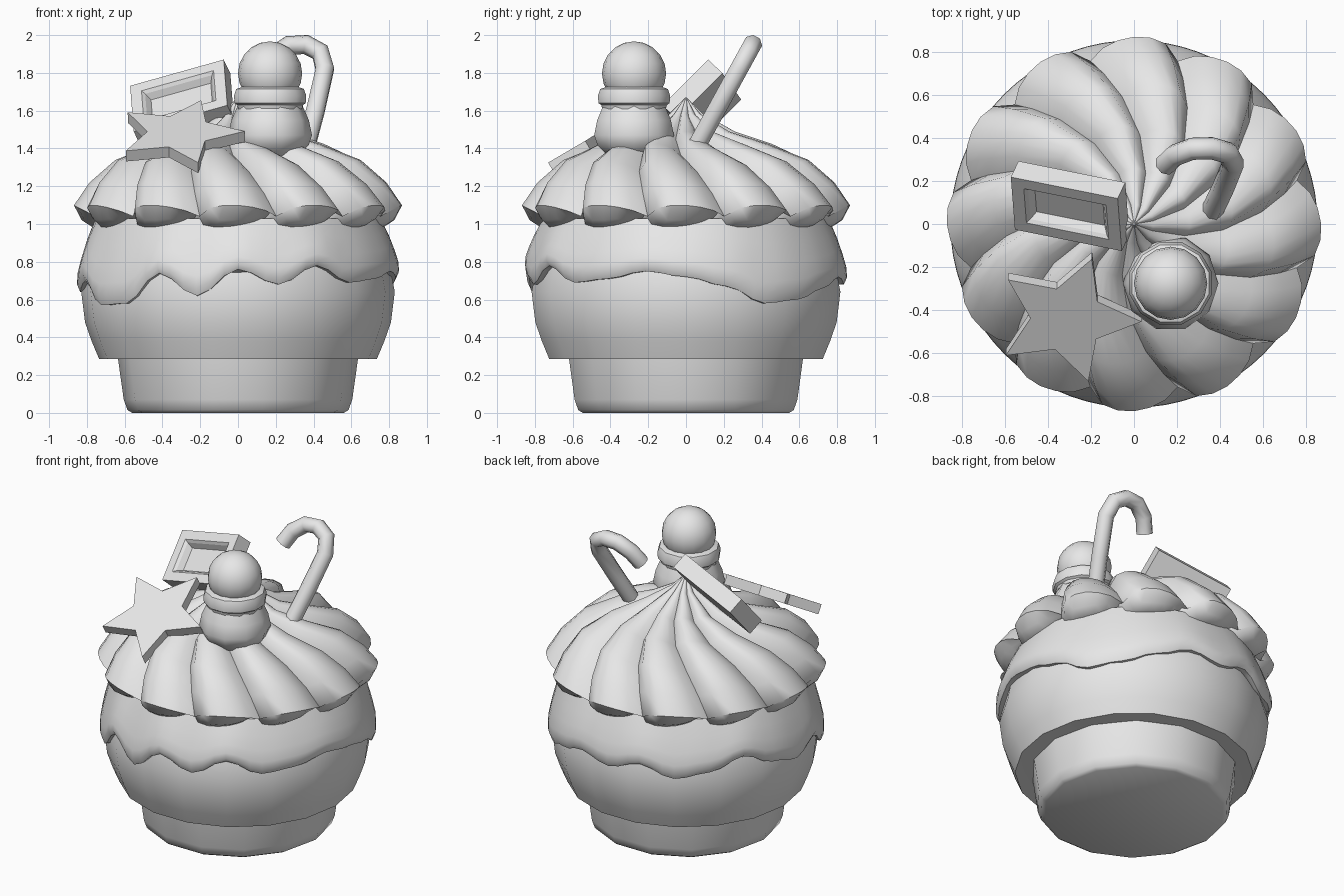
import bpy, bmesh, math
from mathutils import Vector

if "Cube" in bpy.data.objects:
    bpy.data.objects.remove(bpy.data.objects["Cube"])

grey = bpy.data.materials.new("plain grey")
grey.diffuse_color = (0.8, 0.8, 0.8, 1)
grey.use_nodes = True
grey.node_tree.nodes["Principled BSDF"].inputs["Base Color"].default_value = grey.diffuse_color


def finish(ob, angle=40):
    ob.data.materials.clear()
    ob.data.materials.append(grey)
    bpy.ops.object.select_all(action='DESELECT')
    ob.select_set(True)
    bpy.context.view_layer.objects.active = ob
    if angle:
        bpy.ops.object.shade_smooth_by_angle(angle=math.radians(angle))
    return ob


def add_mesh(name, bm, angle=40):
    bmesh.ops.recalc_face_normals(bm, faces=bm.faces)
    me = bpy.data.meshes.new(name)
    bm.to_mesh(me)
    bm.free()
    ob = bpy.data.objects.new(name, me)
    bpy.context.collection.objects.link(ob)
    return finish(ob, angle)


def skin(name, rows, angle=40, caps=True):
    """Bridge closed rings of points, optionally capping both ends."""
    bm = bmesh.new()
    rings = [[bm.verts.new(p) for p in row] for row in rows]
    n = len(rings[0])
    for a, b in zip(rings, rings[1:]):
        for i in range(n):
            j = (i + 1) % n
            bm.faces.new((a[i], a[j], b[j], b[i]))
    if caps:
        bm.faces.new(rings[0])
        bm.faces.new(rings[-1])
    return add_mesh(name, bm, angle)


def polar(r, a, z, cx=0, cy=0):
    # angle 0 is the front, turning towards +x
    return (cx + r * math.sin(a), cy - r * math.cos(a), z)


def lathe(name, profile, sides, cx=0, cy=0, angle=40):
    return skin(name, [[polar(r, math.tau * (i + 0.5) / sides, z, cx, cy)
                        for i in range(sides)] for r, z in profile], angle)


# Paper cup and cake
lathe("cup", [(0.56, 0), (0.585, 0.015), (0.605, 0.07), (0.64, 0.32)], 14)
lathe("cake", [(0.6, 0.29), (0.735, 0.285), (0.775, 0.38), (0.81, 0.48),
               (0.83, 0.64), (0.80, 0.8), (0.72, 1.0)], 18)

# Dripping icing: edge height every 15 degrees around the cake
drip = [.76, .68, .78, .69, .71, .75, .72, .67, .58, .60, .66, .72,
        .68, .74, .66, .70, .78, .69, .64, .70, .57, .58, .74, .62]
N = 72


def edge(i):
    f = i / N * len(drip)
    k = int(f)
    s = (1 - math.cos(math.pi * (f - k))) / 2
    return drip[k] * (1 - s) + drip[(k + 1) % len(drip)] * s


icing_rows = []
for t, r in ((0, .80), (0, .835), (.1, .852), (.25, .85), (.45, .83), (.7, .80), (1, .755)):
    icing_rows.append([polar(r, math.tau * i / N, edge(i) + t * (1.03 - edge(i)))
                       for i in range(N)])
skin("icing", icing_rows, 50)

# Whipped cream: twelve twisted lobes meeting at a peak
LOBES, STEPS = 12, 6
cream = [(.005, 1.67, 0), (.09, 1.585, .3), (.26, 1.49, .7), (.46, 1.425, 1),
         (.66, 1.34, 1), (.79, 1.22, 1), (.87, 1.1, 1), (.83, 1.02, 1), (.77, .98, .8), (.6, .98, .2)]
cream_rows = []
for r, z, k in cream:
    row = []
    for i in range(LOBES * STEPS):
        u = (i % STEPS) / STEPS
        dip = (1 - math.sin(math.pi * u ** 0.8) ** 0.7) * k
        a = math.tau * i / (LOBES * STEPS) + math.radians(40 * r / .87 - 55)
        lift = 0.04 if z < 1.05 else -0.06
        row.append(polar(r * (1 - 0.1 * dip), a, z + lift * dip))
    cream_rows.append(row)
skin("whipped_cream", cream_rows, 45)

# Round figure: folded base, collar and ball
FX, FY = 0.17, -0.275
lathe("figure_base", [(.08, 1.34), (.15, 1.365), (.205, 1.42), (.222, 1.47),
                      (.205, 1.55), (.17, 1.63)], 10, FX, FY)
lathe("figure_collar", [(.14, 1.6), (.175, 1.61), (.18, 1.63), (.195, 1.64), (.198, 1.68),
                        (.185, 1.715), (.14, 1.73)], 12, FX, FY)
bpy.ops.mesh.primitive_uv_sphere_add(segments=16, ring_count=10, radius=.17,
                                     location=(FX, FY, 1.797))
ball = bpy.context.object
ball.name = "figure_ball"
finish(ball)

# Candy cane: hooked tube lying in a plane that leans backwards
cane = bpy.data.curves.new("candy_cane", 'CURVE')
cane.dimensions = '3D'
cane.bevel_depth = 0.052
cane.bevel_resolution = 2
cane.use_fill_caps = True
path = [(.335, 1.32), (.41, 1.6), (.46, 1.82), (.435, 1.91), (.36, 1.95),
        (.27, 1.945), (.19, 1.89), (.145, 1.81)]
sp = cane.splines.new('POLY')
sp.points.add(len(path) - 1)
for p, (x, z) in zip(sp.points, path):
    p.co = (x, .06 + (z - 1.42) * .55, z, 1)
cane_ob = bpy.data.objects.new("candy_cane", cane)
bpy.context.collection.objects.link(cane_ob)
bpy.ops.object.select_all(action='DESELECT')
cane_ob.select_set(True)
bpy.context.view_layer.objects.active = cane_ob
bpy.ops.object.convert(target='MESH')
finish(bpy.context.object, 50)


def plate(name, centre, right, up, outline, rings):
    """Stack scaled outlines on a tilted plane; rings are (inset, depth)."""
    right = Vector(right).normalized()
    normal = right.cross(Vector(up)).normalized()
    up = normal.cross(right)
    rows = []
    for inset, depth in rings:
        rows.append([Vector(centre) - normal * depth
                     + right * (x - math.copysign(inset, x))
                     + up * (y - math.copysign(inset, y)) for x, y in outline])
    return skin(name, rows, 0)


# Chocolate tile with a sunken middle
plate("chocolate_tile", (-.314, .046, 1.68), (.5, -.1, .14), (-.03, .247, .24),
      [(-.262, -.172), (.262, -.172), (.262, .172), (-.262, .172)],
      [(0, .11), (0, 0), (.06, 0), (.075, .015), (.095, .05)])

# Star biscuit
star = []
for k in range(10):
    a = math.radians(-2 + 36 * k)
    r = .17 if k % 2 else .345
    star.append((r * math.cos(a), r * math.sin(a)))
plate("star_biscuit", (-.31, -.443, 1.49), (1, 0, .02), (0, .86, .5), star,
      [(0, .065), (0, 0)])
